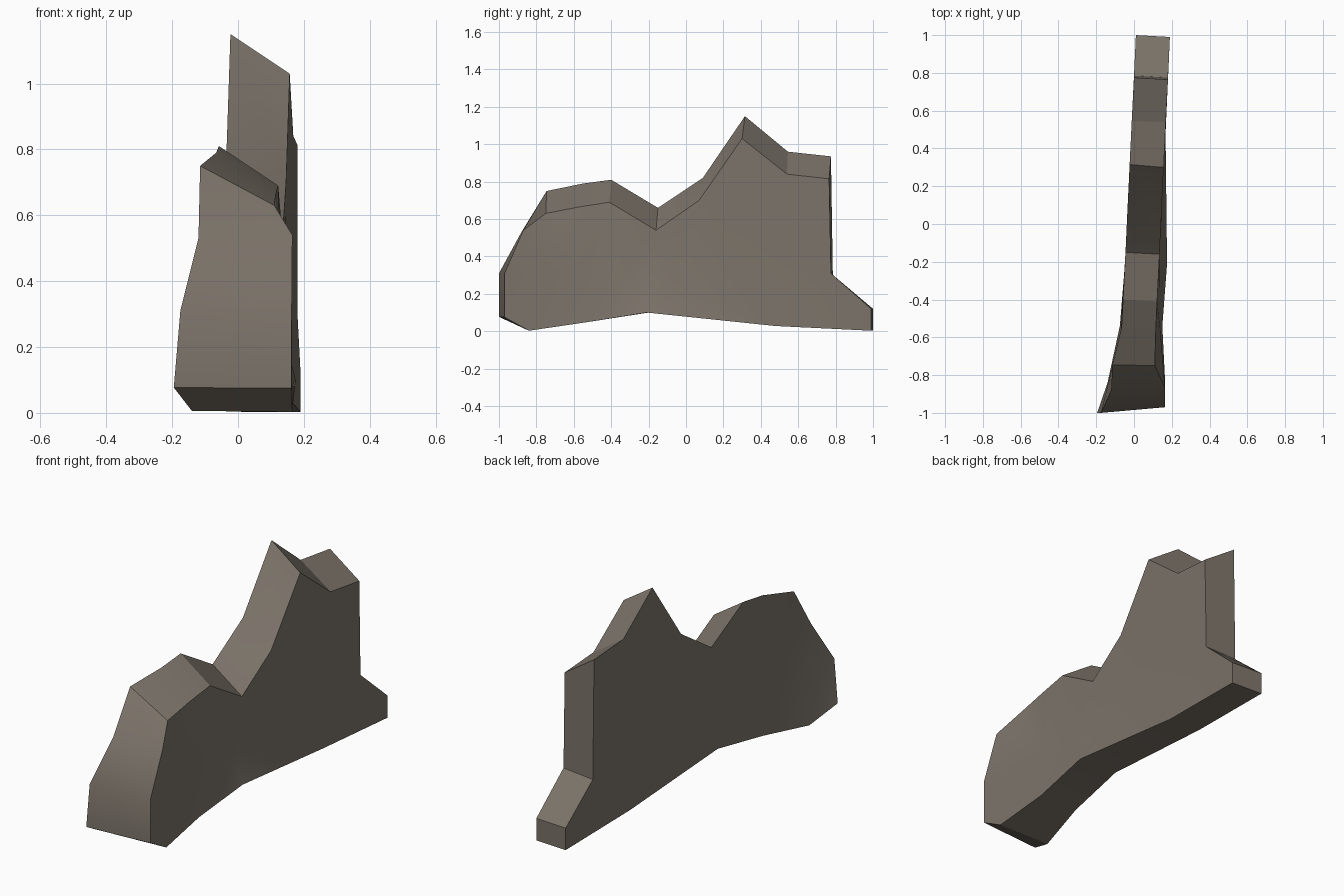
import bpy, bmesh
from mathutils import Vector
from mathutils.geometry import delaunay_2d_cdt

if "Cube" in bpy.data.objects:
    bpy.data.objects.remove(bpy.data.objects["Cube"])

# Outlines of the two broad sides as (x, y, z), listed in matching order
RIGHT = [(.165, -.84, .003), (.163, -.97, .075), (.163, -.97, .31), (.165, -.87, .54),
         (.11, -.75, .63), (.115, -.57, .665), (.122, -.41, .69), (.135, -.16, .54),
         (.146, .07, .70), (.157, .30, 1.03), (.168, .54, .84), (.18, .765, .815),
         (.18, .775, .31), (.19, .99, .12), (.19, .99, .003), (.167, .48, .028),
         (.175, -.21, .10), (.15, -.54, .047)]
LEFT = [(-.14, -.84, .006), (-.195, -1.0, .077), (-.175, -1.0, .31), (-.12, -.88, .53),
        (-.115, -.745, .75), (-.066, -.55, .79), (-.058, -.40, .81), (-.045, -.15, .66),
        (-.034, .09, .82), (-.023, .315, 1.15), (-.012, .545, .96), (0, .775, .935),
        (0, .785, .30), (.01, 1.0, .12), (.01, 1.0, .003), (-.013, .49, .028),
        (-.047, -.20, .10), (-.075, -.54, .047)]
# Inner points that shape the gentle hollows of each side
RIGHT_INNER = [(.136, -.20, .21), (.138, -.55, .32), (.138, -.36, .25), (.144, -.04, .22)]
LEFT_INNER = [(-.072, -.58, .40), (-.045, -.18, .35)]

bm = bmesh.new()


def side(outline, inner):
    """Triangulate one broad side around its inner points."""
    pts = outline + inner
    verts = [bm.verts.new(p) for p in pts]
    n = len(outline)
    res = delaunay_2d_cdt([Vector((p[1], p[2])) for p in pts],
                          [(i, (i + 1) % n) for i in range(n)],
                          [list(range(n))], 1, 1e-5)
    for f in res[2]:
        bm.faces.new([verts[res[3][i][0]] for i in f])
    return verts[:n]


a, b = side(RIGHT, RIGHT_INNER), side(LEFT, LEFT_INNER)
# Rim joining both sides
for i in range(len(a)):
    j = (i + 1) % len(a)
    bm.faces.new((a[i], a[j], b[j], b[i]))
bmesh.ops.recalc_face_normals(bm, faces=bm.faces)

mesh = bpy.data.meshes.new("rock_slab")
bm.to_mesh(mesh)
bm.free()
rock = bpy.data.objects.new("rock_slab", mesh)
bpy.context.collection.objects.link(rock)

# Stone colour
stone = bpy.data.materials.new("warm grey stone")
stone.diffuse_color = (.2, .172, .142, 1)
stone.use_nodes = True
stone.node_tree.nodes["Principled BSDF"].inputs["Base Color"].default_value = stone.diffuse_color
mesh.materials.append(stone)

bpy.context.view_layer.objects.active = rock
rock.select_set(True)
bpy.ops.object.shade_smooth_by_angle(angle=.5)
